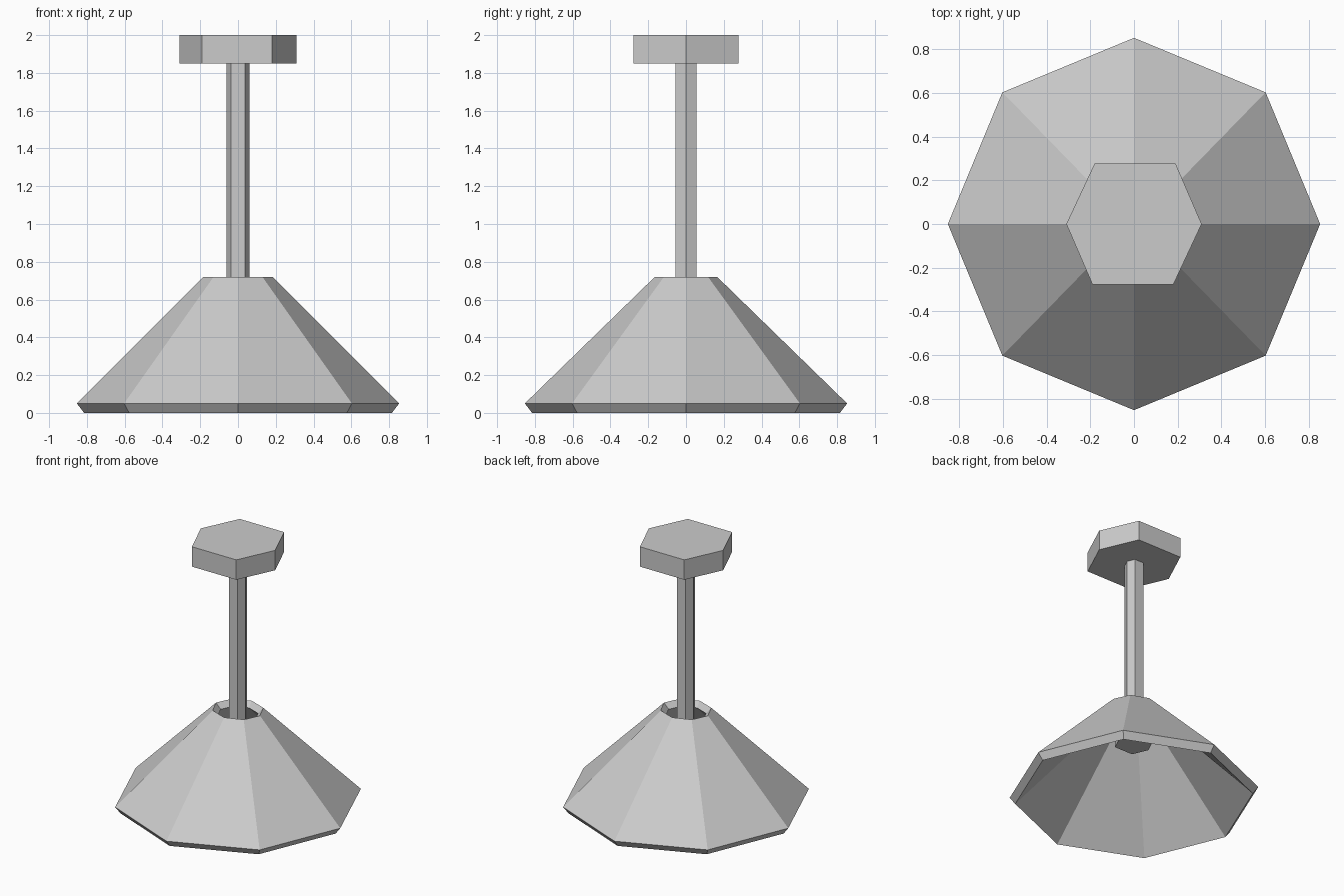
import bpy, bmesh, math

if "Cube" in bpy.data.objects:
    bpy.data.objects.remove(bpy.data.objects["Cube"])

grey = bpy.data.materials.new("warm_free_grey")
grey.name = "light grey"
grey.diffuse_color = (0.6, 0.6, 0.6, 1)
grey.use_nodes = True
grey.node_tree.nodes["Principled BSDF"].inputs["Base Color"].default_value = grey.diffuse_color


def loft(name, rings, mode):
    """Join stacked rings of points; 'cap' closes the ends, 'loop' joins last to first."""
    bm = bmesh.new()
    rows = [[bm.verts.new(p) for p in ring] for ring in rings]
    n = len(rows[0])
    pairs = list(zip(rows, rows[1:]))
    if mode == "loop":
        pairs.append((rows[-1], rows[0]))
    else:
        bm.faces.new(rows[0][::-1])
        bm.faces.new(rows[-1])
    for a, b in pairs:
        for i in range(n):
            j = (i + 1) % n
            bm.faces.new((a[i], a[j], b[j], b[i]))
    bmesh.ops.recalc_face_normals(bm, faces=bm.faces)
    mesh = bpy.data.meshes.new(name)
    bm.to_mesh(mesh)
    bm.free()
    mesh.materials.append(grey)
    obj = bpy.data.objects.new(name, mesh)
    bpy.context.collection.objects.link(obj)
    return obj


def octagon(rx, ry, z):
    return [(rx * math.cos(i * math.pi / 4), ry * math.sin(i * math.pi / 4), z)
            for i in range(8)]


# Slightly irregular hexagon shared by the ceiling mount, stem and socket
HEX = [(0.31, 0), (0.19, 0.278), (-0.18, 0.278),
       (-0.31, 0), (-0.19, -0.278), (0.18, -0.278)]


def hex_prism(name, scale, z0, z1):
    return loft(name, [[(x * scale, y * scale, z) for x, y in HEX]
                       for z in (z0, z1)], "cap")


hex_prism("ceiling_mount", 1.0, 1.85, 2.0)
hex_prism("stem", 0.2, 0.5, 1.86)
hex_prism("bulb_socket", 0.41, 0.43, 0.58)

# Hollow octagonal shade: outer wall, then inner wall back down to the rim
loft("lamp_shade", [octagon(0.853, 0.853, 0.05),
                    octagon(0.183, 0.165, 0.72),
                    octagon(0.145, 0.13, 0.68),
                    octagon(0.815, 0.815, 0.0)], "loop")
